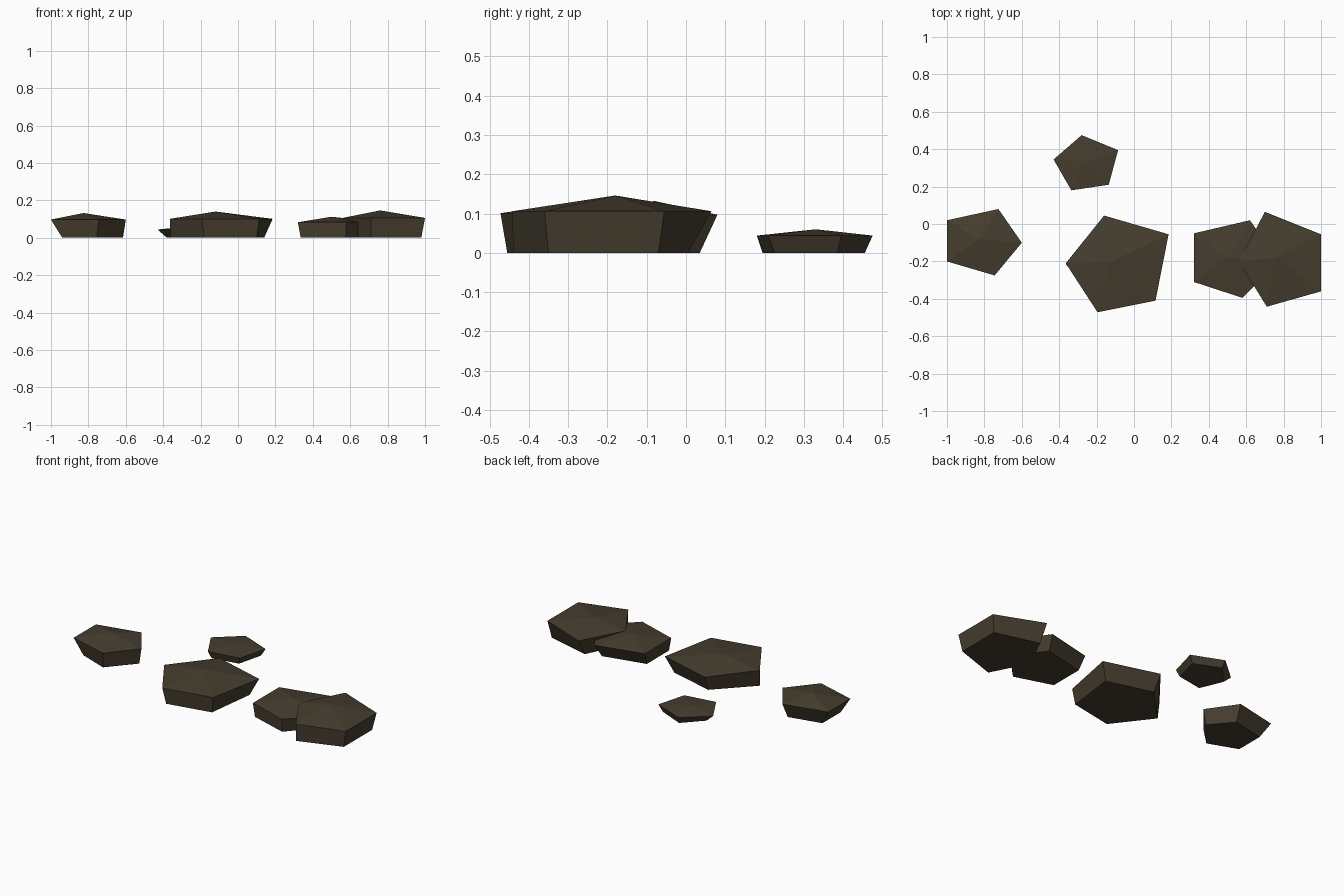
import bpy, bmesh

if "Cube" in bpy.data.objects:
    bpy.data.objects.remove(bpy.data.objects["Cube"])

brown = bpy.data.materials.new("dark_brown_stone")
brown.diffuse_color = (0.060, 0.047, 0.028, 1)
brown.use_nodes = True
brown.node_tree.nodes["Principled BSDF"].inputs["Base Color"].default_value = brown.diffuse_color


def stone(name, rim, base, rim_z, apex):
    """Five-sided stone: flat base, flared sides, shallow peaked top."""
    bm = bmesh.new()
    low = [bm.verts.new((x, y, 0)) for x, y in base]
    high = [bm.verts.new((x, y, rim_z)) for x, y in rim]
    peak = bm.verts.new(apex)
    bm.faces.new(low)
    for i in range(len(rim)):
        j = (i + 1) % len(rim)
        bm.faces.new((low[i], low[j], high[j], high[i]))
        bm.faces.new((high[i], high[j], peak))
    bmesh.ops.recalc_face_normals(bm, faces=bm.faces)
    mesh = bpy.data.meshes.new(name)
    bm.to_mesh(mesh)
    bm.free()
    mesh.materials.append(brown)
    bpy.context.collection.objects.link(bpy.data.objects.new(name, mesh))


# Single stone on the left
stone("left_stone",
      [(-1, .02), (-.725, .08), (-.6, -.1), (-.745, -.275), (-1, -.2)],
      [(-.94, -.01), (-.73, .035), (-.615, -.1), (-.755, -.26), (-.94, -.19)],
      .097, (-.825, -.08, .132))

# Small low stone at the back
stone("back_stone",
      [(-.28, .475), (-.085, .395), (-.135, .21), (-.335, .18), (-.43, .345)],
      [(-.27, .455), (-.11, .385), (-.15, .225), (-.32, .195), (-.38, .34)],
      .044, (-.265, .33, .06))

# Large stone in the middle
stone("middle_stone",
      [(-.16, .045), (.185, -.055), (.115, -.41), (-.195, -.472), (-.365, -.21)],
      [(-.15, -.005), (.14, -.085), (.1, -.4), (-.18, -.455), (-.36, -.22)],
      .101, (-.12, -.2, .14))

# Overlapping pair on the right
stone("right_inner_stone",
      [(.32, -.05), (.62, .02), (.775, -.2), (.58, -.395), (.32, -.31)],
      [(.335, -.09), (.605, -.03), (.735, -.21), (.575, -.385), (.335, -.31)],
      .083, (.5, -.18, .112))
stone("right_outer_stone",
      [(.7, .065), (1, -.055), (1, -.36), (.71, -.442), (.56, -.2)],
      [(.7, .005), (.98, -.07), (.98, -.35), (.712, -.44), (.595, -.21)],
      .106, (.76, -.18, .146))
